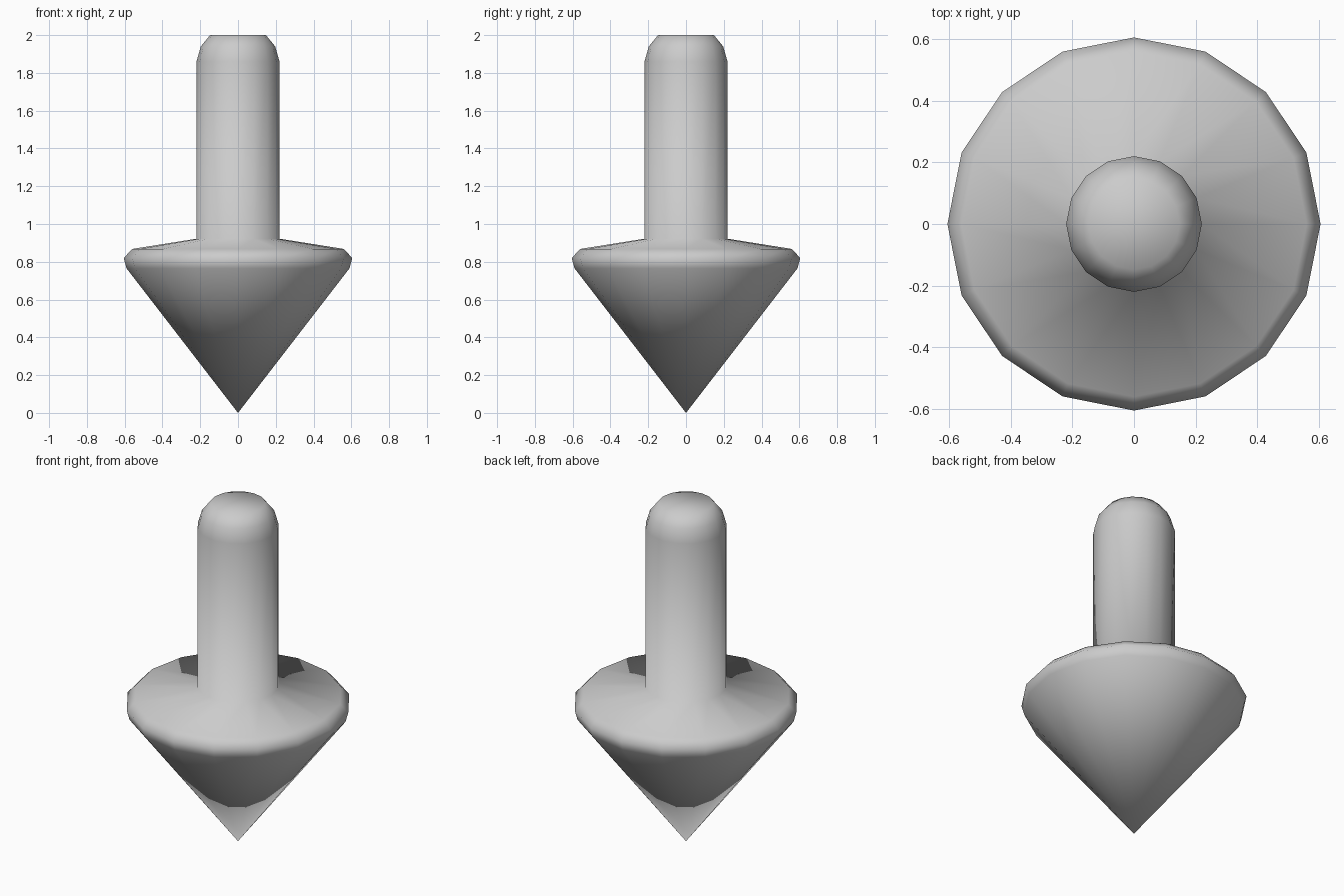
import bpy, bmesh
from math import cos, sin, tau

if "Cube" in bpy.data.objects:
    bpy.data.objects.remove(bpy.data.objects["Cube"])

SIDES = 16

# profile of the top from tip to handle end: (radius, height)
profile = [(0.59, 0.765), (0.605, 0.82), (0.56, 0.868), (0.22, 0.922),
           (0.22, 1.86), (0.197, 1.94), (0.148, 2.0)]

bm = bmesh.new()
rings = [[bm.verts.new((r * cos(tau * i / SIDES), r * sin(tau * i / SIDES), z))
          for i in range(SIDES)] for r, z in profile]

# side bands
for low, high in zip(rings, rings[1:]):
    for i in range(SIDES):
        j = (i + 1) % SIDES
        bm.faces.new((low[i], low[j], high[j], high[i]))

# pointed tip
tip = bm.verts.new((0, 0, 0))
for i in range(SIDES):
    bm.faces.new((tip, rings[0][(i + 1) % SIDES], rings[0][i]))

# flat handle end
bm.faces.new(rings[-1])

for face in bm.faces:
    face.smooth = True
bmesh.ops.recalc_face_normals(bm, faces=bm.faces)

mesh = bpy.data.meshes.new("spinning_top")
bm.to_mesh(mesh)
bm.free()
bpy.context.collection.objects.link(bpy.data.objects.new("spinning_top", mesh))
